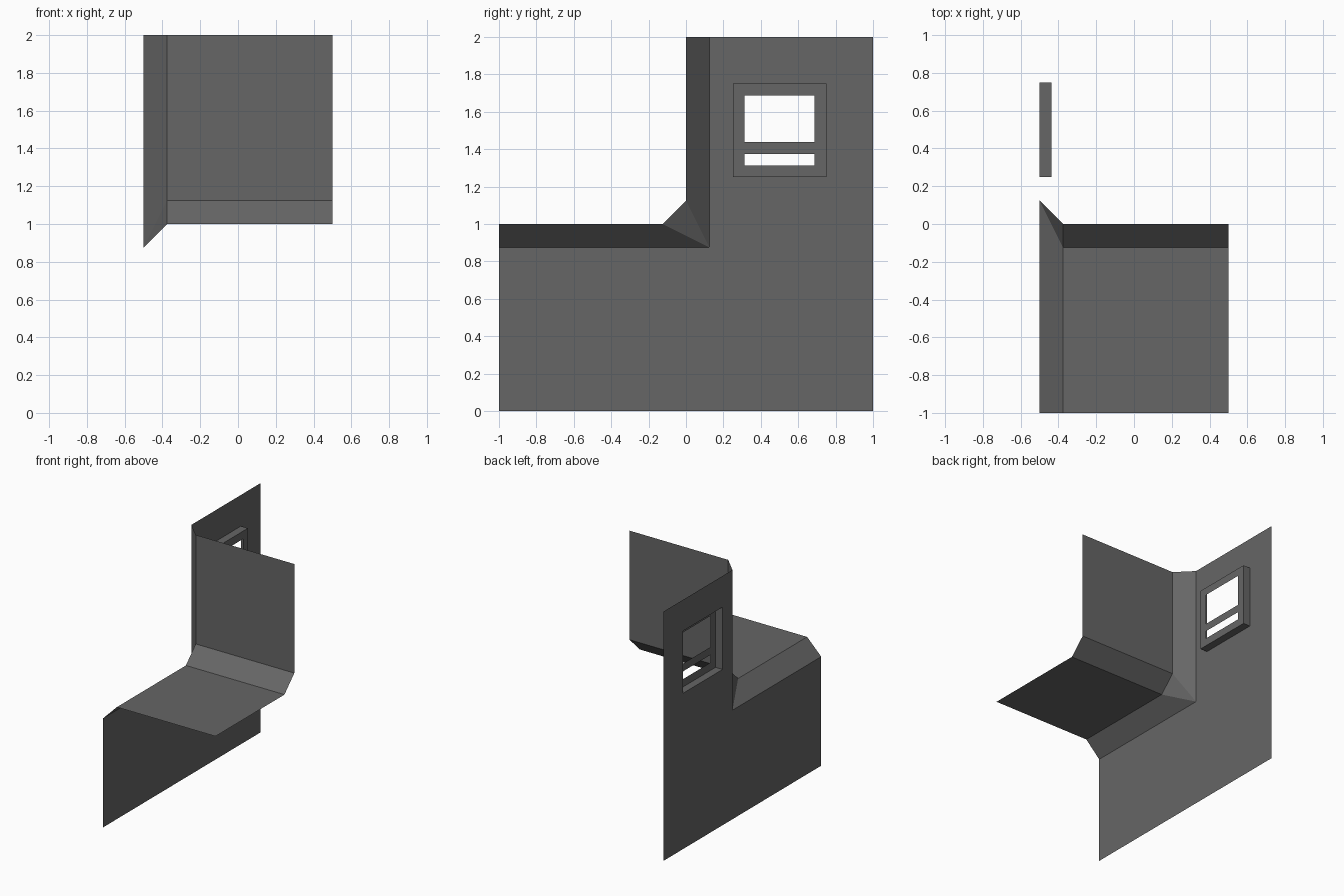
import bpy, bmesh
from mathutils import Vector

if "Cube" in bpy.data.objects:
    bpy.data.objects.remove(bpy.data.objects["Cube"])

grey = bpy.data.materials.new("dark_grey")
grey.diffuse_color = (0.133, 0.133, 0.133, 1)
grey.use_nodes = True
grey.node_tree.nodes["Principled BSDF"].inputs["Base Color"].default_value = grey.diffuse_color

B = 0.125      # bevel width
L, R = -0.5, 0.5
S = L + B      # inner edge of the side bevels
D = 0.0625     # window depth and frame width


def make(name, faces, outward):
    """Mesh from polygons, each turned to face the outward direction."""
    bm = bmesh.new()
    for pts in faces:
        f = bm.faces.new([bm.verts.new(p) for p in pts])
        f.normal_update()
        if f.normal.dot(Vector(outward)) < 0:
            f.normal_flip()
    bmesh.ops.remove_doubles(bm, verts=bm.verts, dist=1e-5)
    me = bpy.data.meshes.new(name)
    bm.to_mesh(me)
    bm.free()
    me.materials.append(grey)
    ob = bpy.data.objects.new(name, me)
    bpy.context.collection.objects.link(ob)
    return ob


def grid(x, ys, zs, skip):
    """Rectangles in the plane x, leaving out cells where skip(y, z) is true."""
    return [[(x, y0, z0), (x, y1, z0), (x, y1, z1), (x, y0, z1)]
            for y0, y1 in zip(ys, ys[1:]) for z0, z1 in zip(zs, zs[1:])
            if not skip((y0 + y1) / 2, (z0 + z1) / 2)]


# L-shaped side wall with window opening
make("side_wall", grid(L, [-1, B, .25, .75, 1], [0, 1 - B, 1.25, 1.75, 2],
     lambda y, z: (y < B and z > 1 - B) or (.25 < y < .75 and 1.25 < z < 1.75)),
     (-1, 0, 0))

# Ledge and upper front wall
make("ledge", [[(S, -1, 1), (R, -1, 1), (R, -B, 1), (S, -B, 1)]], (0, 0, 1))
make("front_wall", [[(S, 0, 1 + B), (R, 0, 1 + B), (R, 0, 2), (S, 0, 2)]], (0, -1, 0))

# Sloped strips joining the planes, and the corner triangle where they meet
corner = (L, B, 1 - B)
make("ledge_side_bevel", [[(L, -1, 1 - B), (S, -1, 1), (S, -B, 1), corner]], (-1, 0, 1))
make("wall_side_bevel", [[(L, B, 2), (S, 0, 2), (S, 0, 1 + B), corner]], (-1, -1, 0))
make("ledge_wall_bevel", [[(S, -B, 1), (R, -B, 1), (R, 0, 1 + B), (S, 0, 1 + B)]], (0, -1, 1))
make("bevel_corner", [[(S, -B, 1), (S, 0, 1 + B), corner]], (-1, -1, 1))

# Recessed window frame with two panes left open
make("window_frame", grid(L + D, [.25, .25 + D, .75 - D, .75],
     [1.25, 1.3125, 1.375, 1.4375, 1.6875, 1.75],
     lambda y, z: .25 + D < y < .75 - D
     and (1.3125 < z < 1.375 or 1.4375 < z < 1.6875)), (-1, 0, 0))

# Window reveal: four sides of the recess, facing its middle
for name, (y0, z0), (y1, z1), n in (
        ("sill", (.25, 1.25), (.75, 1.25), (0, 0, 1)),
        ("lintel", (.25, 1.75), (.75, 1.75), (0, 0, -1)),
        ("front_jamb", (.25, 1.25), (.25, 1.75), (0, 1, 0)),
        ("back_jamb", (.75, 1.25), (.75, 1.75), (0, -1, 0))):
    make("window_" + name, [[(L, y0, z0), (L + D, y0, z0),
                             (L + D, y1, z1), (L, y1, z1)]], n)
